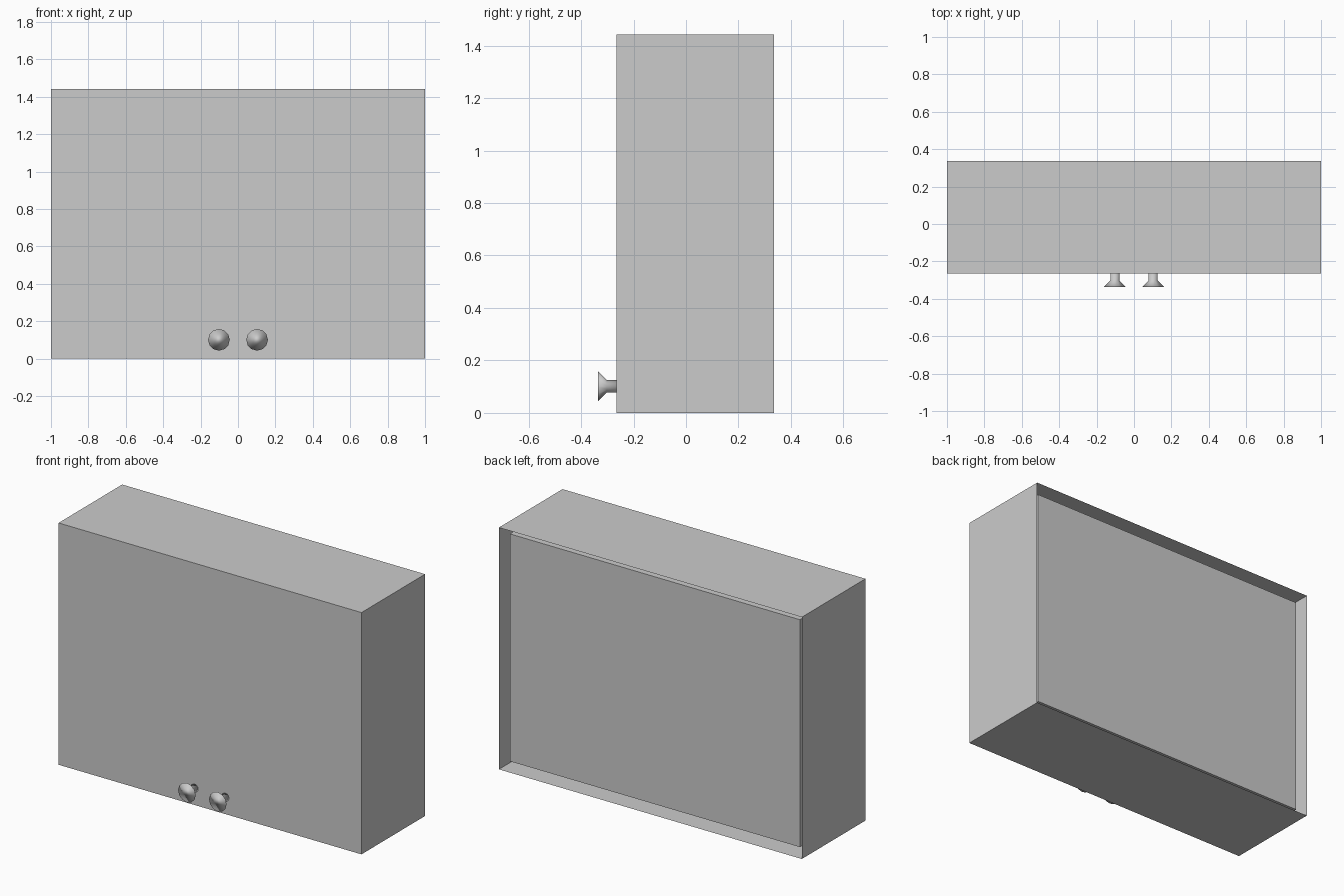
import bpy, bmesh
from mathutils import Matrix
from math import pi, cos, sin

if "Cube" in bpy.data.objects:
    bpy.data.objects.remove(bpy.data.objects["Cube"])

W, H = 2.0, 1.443
FRONT, BACK = -0.264, 0.336
WALL = 0.043


def make_object(name, bm, smooth=False):
    bmesh.ops.recalc_face_normals(bm, faces=bm.faces)
    mesh = bpy.data.meshes.new(name)
    bm.to_mesh(mesh)
    bm.free()
    for p in mesh.polygons:
        p.use_smooth = smooth
    obj = bpy.data.objects.new(name, mesh)
    bpy.context.collection.objects.link(obj)
    return obj


def box(name, lo, hi, open_back=False):
    bm = bmesh.new()
    size = [b - a for a, b in zip(lo, hi)]
    mid = [(a + b) / 2 for a, b in zip(lo, hi)]
    bmesh.ops.create_cube(bm, size=1, matrix=Matrix.Translation(mid) @ Matrix.Diagonal((*size, 1)))
    if open_back:
        back = max(bm.faces, key=lambda f: f.calc_center_median().y)
        bmesh.ops.delete(bm, geom=[back], context='FACES_ONLY')
    return make_object(name, bm)


def knob(name, x, z, sides=12):
    # Lathed outline (radius, y): stem, flared cone, flat face
    outline = [(0.024, FRONT), (0.024, -0.302), (0.058, -0.336)]
    bm = bmesh.new()
    rings = []
    for r, y in outline:
        rings.append([bm.verts.new((x + r * cos(2 * pi * i / sides), y,
                                    z + r * sin(2 * pi * i / sides)))
                      for i in range(sides)])
    for a, b in zip(rings, rings[1:]):
        for i in range(sides):
            j = (i + 1) % sides
            bm.faces.new((a[i], a[j], b[j], b[i]))
    bm.faces.new(rings[-1])
    bm.faces.new(rings[0])
    return make_object(name, bm, smooth=True)


# Outer cabinet, a thin shell open at the back
box("cabinet_shell", (-W / 2, FRONT, 0), (W / 2, BACK, H), open_back=True)

# Inner body, set in evenly so the shell stands proud around it
box("inner_body", (-W / 2 + WALL, FRONT + WALL, WALL),
    (W / 2 - WALL, BACK - WALL, H - WALL))

# Pair of control knobs low on the front
for side, x in (("left", -0.102), ("right", 0.102)):
    knob(side + "_knob", x, 0.101)
